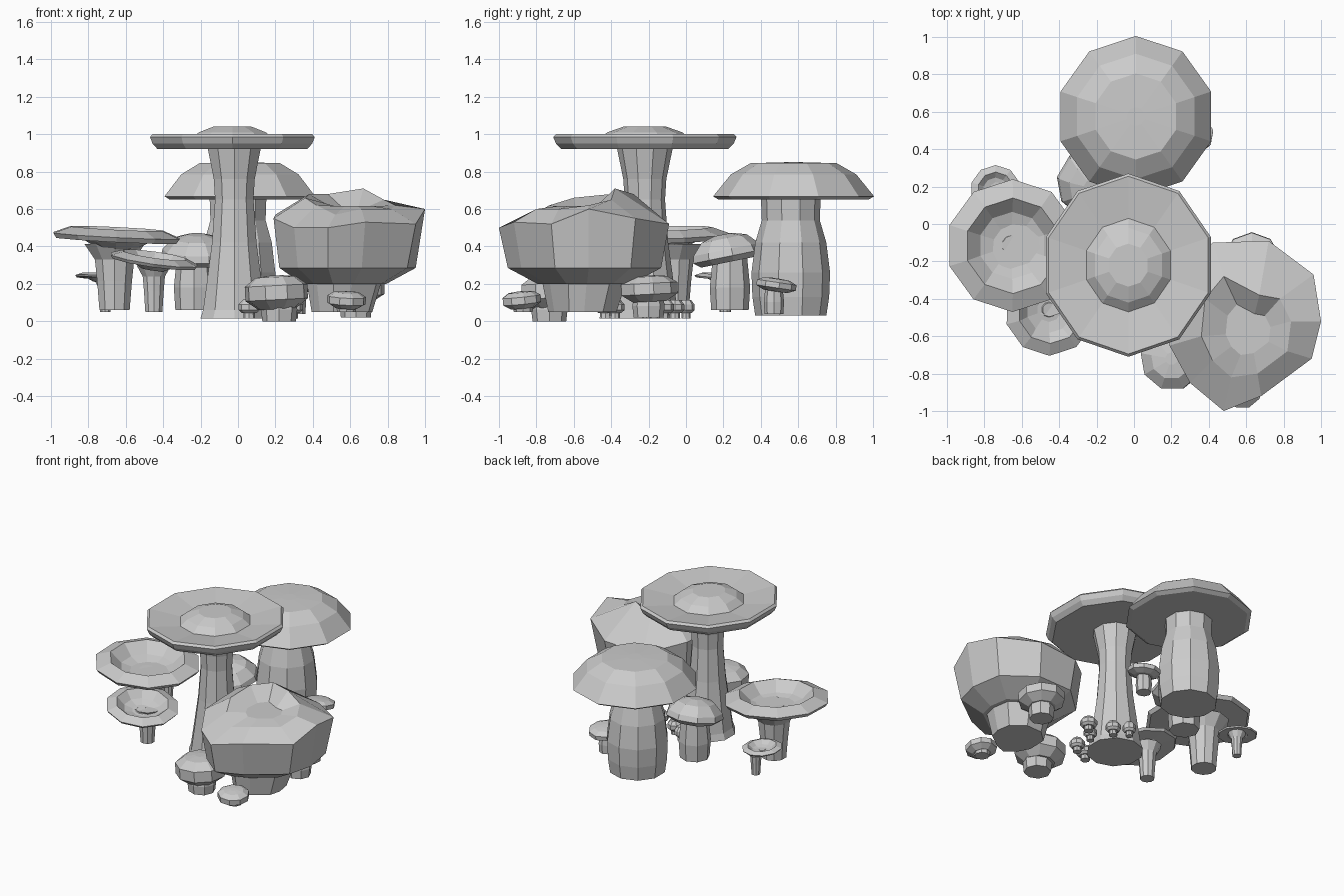
import bpy, bmesh, math
from mathutils import Vector, Euler

if "Cube" in bpy.data.objects:
    bpy.data.objects.remove(bpy.data.objects["Cube"])


def loft(name, rings, loc=(0, 0, 0), tilt=(0, 0)):
    """Skin a stack of equal-length rings; the first and last are closed."""
    bm = bmesh.new()
    loops = [[bm.verts.new(p) for p in ring] for ring in rings]
    n = len(loops[0])
    for a, b in zip(loops, loops[1:]):
        for i in range(n):
            j = (i + 1) % n
            bm.faces.new((a[i], a[j], b[j], b[i]))
    bm.faces.new(list(reversed(loops[0])))
    top = bm.faces.new(loops[-1])
    bmesh.ops.poke(bm, faces=[top])
    bmesh.ops.remove_doubles(bm, verts=bm.verts, dist=0.0005)
    bmesh.ops.recalc_face_normals(bm, faces=bm.faces)
    mesh = bpy.data.meshes.new(name)
    bm.to_mesh(mesh)
    bm.free()
    ob = bpy.data.objects.new(name, mesh)
    ob.location = loc
    ob.rotation_euler = Euler((tilt[0], tilt[1], 0))
    bpy.context.collection.objects.link(ob)
    return ob


def turned(name, profile, loc, sides=10, stretch=(1, 1), tilt=(0, 0)):
    """Low-poly turned shape from (radius, height) pairs."""
    rings = []
    for r, z in profile:
        ring = []
        for i in range(sides):
            a = math.pi / 2 + i * math.tau / sides
            ring.append((r * stretch[0] * math.cos(a), r * stretch[1] * math.sin(a), z))
        rings.append(ring)
    return loft(name, rings, loc, tilt)


# Tall flat mushroom
turned("tall_stem", [(.19, .015), (.175, .06), (.155, .2), (.125, .42), (.108, .65),
                     (.115, .76), (.15, .93)], (-.02, -.22, 0))
turned("tall_cap", [(.445, .92), (.475, .95), (.49, .985), (.475, 1.0), (.25, .97),
                    (.2, 1.01), (.115, 1.04)], (-.03, -.22, 0), stretch=(.945, 1))

# Broad domed mushroom at the back
turned("broad_stem", [(.19, .03), (.205, .13), (.21, .26), (.19, .42), (.155, .54),
                      (.16, .67)], (0, .56, 0))
turned("broad_cap", [(.40, .65), (.43, .668), (.335, .785), (.23, .845), (.05, .85)],
       (.01, .575, 0), stretch=(.985, 1))

# Boulder-like mushroom on the right, rings run counter-clockwise
outline = [(1, -.52, .6), (.96, -.27, .55), (.72, -.09, .52), (.42, -.1, .5), (.2, -.3, .57),
           (.19, -.65, .55), (.3, -.85, .5), (.48, -1, .5), (.68, -.92, .53), (.95, -.72, .52)]
crown = [(.84, -.52, .62), (.78, -.4, .65), (.67, -.38, .71), (.48, -.28, .68), (.38, -.4, .68),
         (.36, -.6, .66), (.42, -.73, .62), (.52, -.82, .57), (.66, -.8, .6), (.82, -.68, .6)]


def shrink(ring, cx, cy, s, z):
    return [(cx + (p[0] - cx) * s, cy + (p[1] - cy) * s, z) for p in ring]


loft("boulder_cap", [shrink(outline, .54, -.54, .55, .2), shrink(outline, .5, -.52, .9, .285),
                     outline, crown, shrink(crown, .62, -.58, .5, .615)])
loft("boulder_stem", [shrink(outline, .53, -.56, .4, .05), shrink(outline, .54, -.54, .5, .22)])

# Funnel mushrooms on the left: hollow caps, tapering stems
funnel = [(.27, -.12), (.52, -.05), (.95, -.04), (1.0, .04), (.72, .16), (.5, -.06), (.25, -.2), (.15, -.1)]
for name, base, cap, r, stem_r, tilt in [
        ("large_funnel", (-.66, -.07, .06), (-.65, -.115, .445), .355, .085, (.03, .05)),
        ("front_funnel", (-.45, -.4, .05), (-.45, -.46, .32), .245, .048, (.1, .14)),
        ("small_funnel", (-.71, .21, .05), (-.74, .18, .235), .135, .03, (-.05, .05))]:
    h = cap[2] - base[2]
    turned(name + "_stem", [(stem_r, 0), (stem_r * 1.15, h * .4), (stem_r * 1.3, h * .7),
                            (stem_r * 2, h * .92)], base)
    turned(name + "_cap", [(a * r, b * r * .9) for a, b in funnel], cap, tilt=tilt)

# Small tilted domes and buttons: base, cap centre, cap radius, cap height, stem radius, tilt
dome = [(.8, -.3), (1.0, -.1), (.95, .15), (.65, .55), (.25, .7)]
button = [(.6, -.5), (1.0, -.22), (1.0, .2), (.65, .45), (.2, .5)]
for name, shape, base, cap, r, h, stem_r, tilt in [
        ("middle", dome, (-.235, .235, .06), (-.22, .215, .36), .195, .15, .1, (.2, 0)),
        ("sheltered", button, (.31, .47, .04), (.315, .48, .195), .11, .07, .05, (-.15, 0)),
        ("front_button", button, (.22, -.73, 0), (.205, -.72, .155), .17, .18, .09, (0, -.05)),
        ("side_button", button, (.63, -.2, .02), (.63, -.2, .175), .155, .14, .08, (.05, 0)),
        ("corner_button", button, (.58, -.87, .05), (.58, -.88, .115), .105, .09, .05, (.1, .05))]:
    top = cap[2] - base[2]
    turned(name + "_stem", [(stem_r, 0), (stem_r * 1.08, top * .4), (stem_r * .9, top)], base, 8)
    turned(name + "_cap", [(a * r, b * h) for a, b in shape], cap, 9, tilt=tilt)

# Ring of tiny sprouts beside the tall stem
for i, (x, y) in enumerate([(.04, 0), (.13, -.06), (.29, -.12), (.2, -.21), (.17, -.38), (.06, -.43)]):
    r = .045 + .006 * (i % 3)
    turned(f"sprout_stem_{i + 1}", [(r * .55, .015), (r * .5, .07)], (x, y, 0), 8)
    turned(f"sprout_cap_{i + 1}", [(r * .7, .045), (r, .06), (r, .09), (r * .6, .115)], (x, y, 0), 8)
